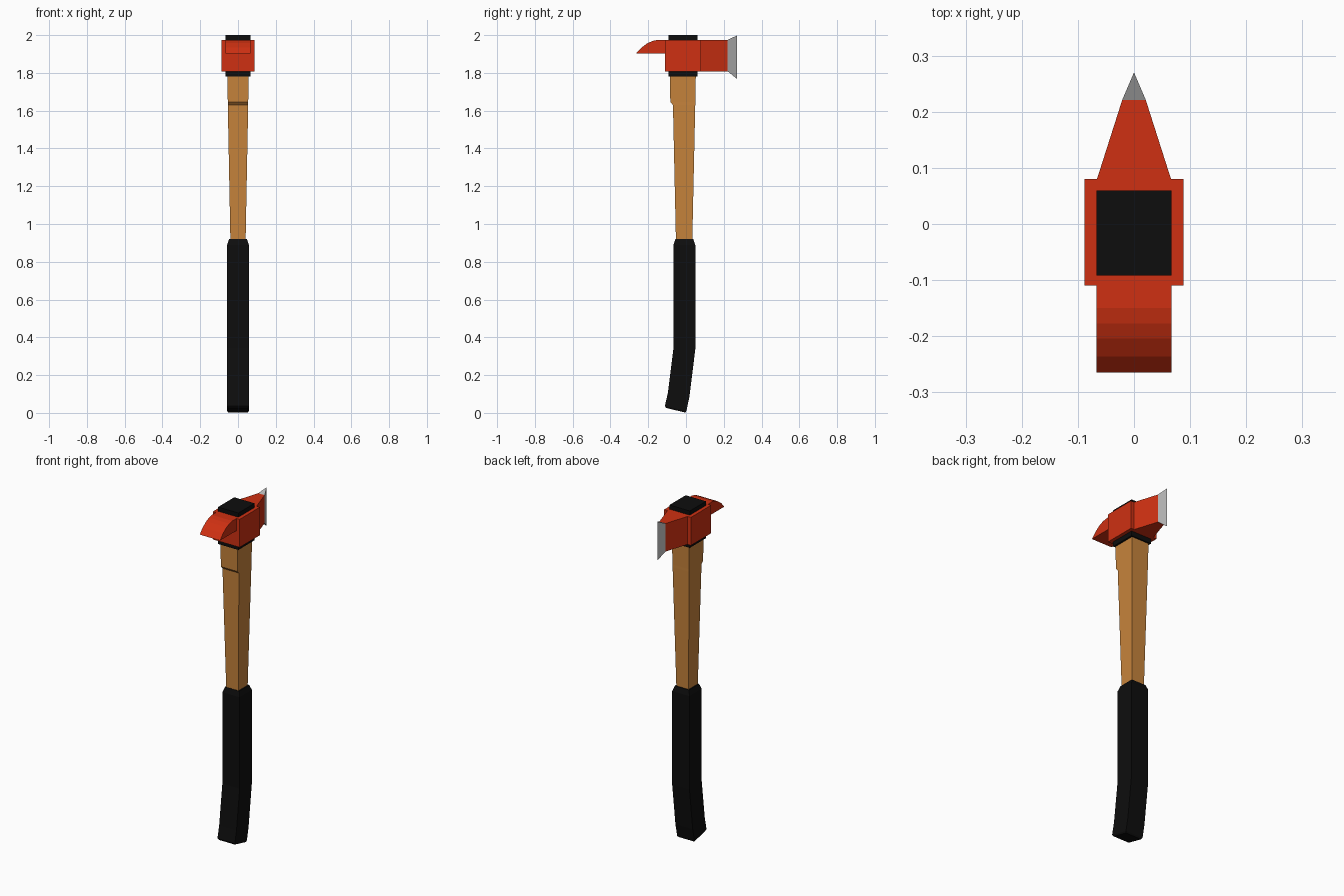
import bpy, bmesh

if "Cube" in bpy.data.objects:
    bpy.data.objects.remove(bpy.data.objects["Cube"])


def material(name, rgb):
    m = bpy.data.materials.new(name)
    m.diffuse_color = (*rgb, 1)
    m.use_nodes = True
    m.node_tree.nodes["Principled BSDF"].inputs["Base Color"].default_value = m.diffuse_color
    return m


RED = material("red_paint", (0.62, 0.03, 0.006))
BLACK = material("black_rubber", (0.004, 0.004, 0.004))
WOOD = material("wood", (0.57, 0.23, 0.045))
STEEL = material("steel", (0.45, 0.45, 0.45))


def loft(name, mat, rings):
    """Skin four-sided rings; each is (half width, (y, z), (y, z))."""
    bm = bmesh.new()
    loops = []
    for hx, (ya, za), (yb, zb) in rings:
        loops.append([bm.verts.new(p) for p in
                      ((-hx, ya, za), (hx, ya, za), (hx, yb, zb), (-hx, yb, zb))])
    for a, b in zip(loops, loops[1:]):
        for i in range(4):
            j = (i + 1) % 4
            bm.faces.new((a[i], a[j], b[j], b[i]))
    bm.faces.new(loops[0])
    bm.faces.new(loops[-1])
    bmesh.ops.remove_doubles(bm, verts=bm.verts[:], dist=1e-5)
    bmesh.ops.recalc_face_normals(bm, faces=bm.faces[:])
    me = bpy.data.meshes.new(name)
    bm.to_mesh(me)
    bm.free()
    me.materials.append(mat)
    ob = bpy.data.objects.new(name, me)
    bpy.context.collection.objects.link(ob)
    return ob


def level(hx, y0, y1, z):
    return hx, (y0, z), (y1, z)


def upright(hx, y, z0, z1):
    return hx, (y, z0), (y, z1)


# Rubber grip, bent towards the front at its foot
loft("grip", BLACK, [
    (0.052, (-0.105, 0.026), (-0.004, 0.002)),
    (0.057, (-0.112, 0.036), (0.002, 0.010)),
    (0.057, (-0.096, 0.106), (0.018, 0.085)),
    (0.057, (-0.066, 0.345), (0.049, 0.335)),
    level(0.057, -0.066, 0.049, 0.89),
    level(0.047, -0.056, 0.039, 0.92)])

# Tapered wooden shaft with a stepped shoulder at the front
loft("shaft", WOOD, [
    level(0.040, -0.053, 0.033, 0.90),
    level(0.054, -0.069, 0.049, 1.63),
    level(0.054, -0.083, 0.049, 1.645),
    level(0.057, -0.086, 0.052, 1.79)])

# Black core showing above and below the head
loft("head_sleeve", BLACK, [
    level(0.067, -0.092, 0.060, 1.78),
    level(0.067, -0.092, 0.060, 2.0)])

# Axe head: socket block, wedge and flared steel edge
loft("head_block", RED, [
    upright(0.088, -0.110, 1.808, 1.975),
    upright(0.088, 0.080, 1.808, 1.975)])
loft("blade_wedge", RED, [
    upright(0.066, 0.080, 1.808, 1.975),
    upright(0.021, 0.221, 1.808, 1.975)])
loft("cutting_edge", STEEL, [
    upright(0.021, 0.221, 1.808, 1.975),
    upright(0.0, 0.270, 1.768, 1.998)])

# Curved pick at the front
curve = [(-0.110, 1.975), (-0.150, 1.975), (-0.177, 1.969),
         (-0.204, 1.957), (-0.236, 1.934), (-0.265, 1.902)]
loft("pick", RED, [upright(0.067, y, 1.902, z) for y, z in curve])
